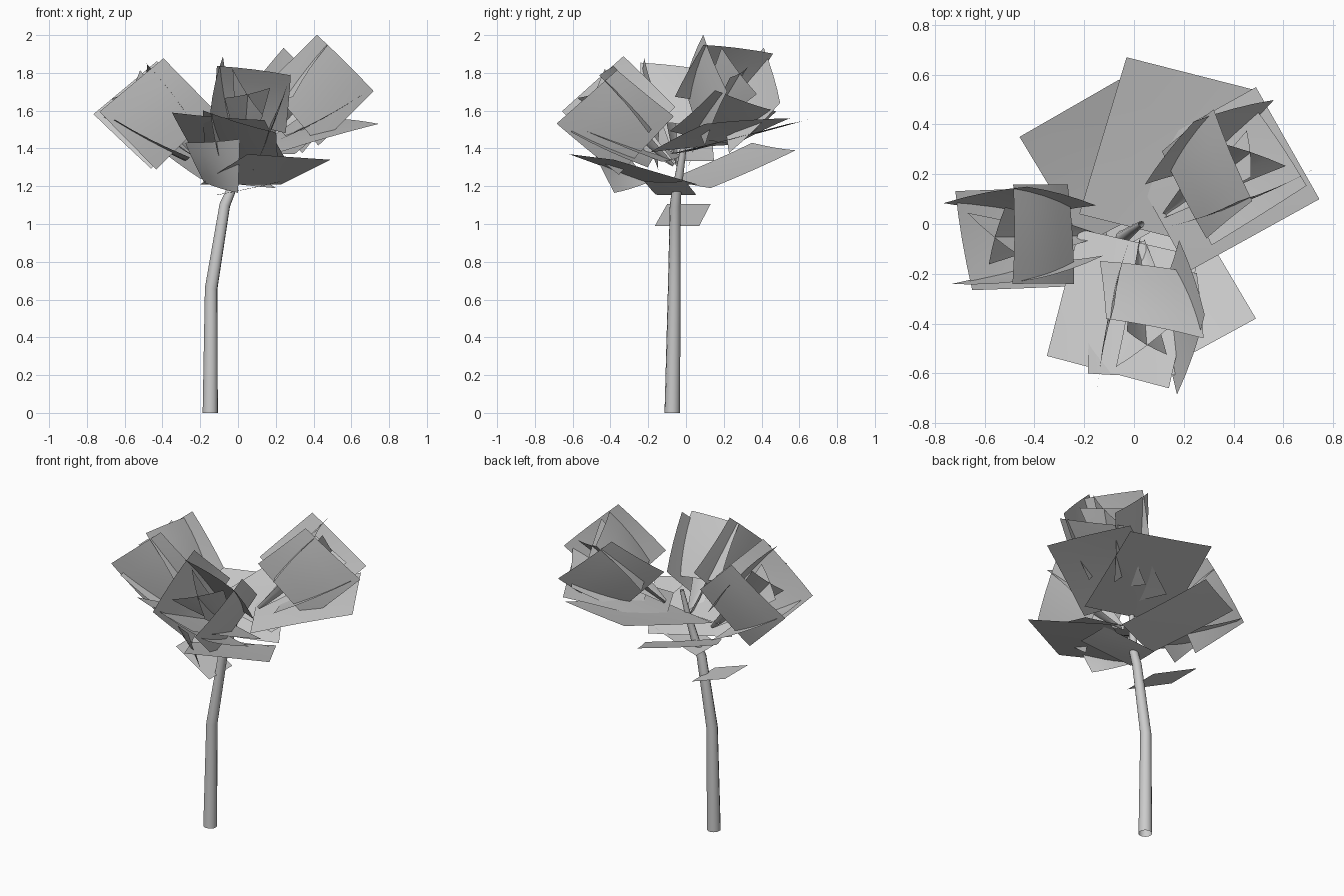
import bpy, bmesh
from math import cos, sin, radians
from mathutils import Vector as V

if "Cube" in bpy.data.objects:
    bpy.data.objects.remove(bpy.data.objects["Cube"])


def finish(name, bm):
    me = bpy.data.meshes.new(name)
    bm.to_mesh(me)
    bm.free()
    for p in me.polygons:
        p.use_smooth = True
    ob = bpy.data.objects.new(name, me)
    bpy.context.collection.objects.link(ob)
    return ob


def card(bm, a, b, c, d, bow=V((0, 0, 0)), n=4):
    """Bowed quad: a-b is the base edge, d-c the tip edge."""
    a, b, c, d = map(V, (a, b, c, d))
    rows = []
    for j in range(n + 1):
        t = j / n
        row = []
        for i in range(n + 1):
            s = i / n
            p = a.lerp(b, s).lerp(d.lerp(c, s), t)
            k = 2 * s * (1 - s) + 2 * t * (1 - t)
            row.append(bm.verts.new(p + bow * k))
        rows.append(row)
    for j in range(n):
        for i in range(n):
            bm.faces.new((rows[j][i], rows[j][i + 1], rows[j + 1][i + 1], rows[j + 1][i]))


# Bent tapering stem
def tube(name, path, sides=10):
    cu = bpy.data.curves.new(name, 'CURVE')
    cu.dimensions = '3D'
    cu.bevel_depth = 1.0
    cu.bevel_resolution = (sides - 4) // 2
    sp = cu.splines.new('POLY')
    sp.points.add(len(path) - 1)
    for pt, (x, y, z, r) in zip(sp.points, path):
        pt.co = (x, y, z, 1)
        pt.radius = r
    sp.use_smooth = True
    ob = bpy.data.objects.new(name, cu)
    bpy.context.collection.objects.link(ob)


tube("stem", [(-.147, -.073, 0, .041), (-.142, -.062, .66, .034), (-.07, -.057, 1.1, .029),
              (-.04, -.05, 1.17, .026), (0, -.02, 1.36, .018), (.03, 0, 1.52, .012)])

# Broad leaves under the flowers: bow height, then base and tip corners
leaves = {
    "back_leaf": (-.005, (-.22, .04, 1.39), (.3, -.09, 1.37), (.48, .54, 1.53), (-.03, .67, 1.56)),
    "right_leaf": (.01, (-.03, .26, 1.42), (.22, -.19, 1.38), (.745, .1, 1.53), (.49, .55, 1.56)),
    "back_left_leaf": (-.01, (-.2, -.08, 1.24), (.2, .13, 1.19), (-.06, .58, 1.39), (-.46, .35, 1.43)),
    "front_right_leaf": (0, (.23, .06, 1.21), (-.2, -.18, 1.21), (.05, -.62, 1.37), (.49, -.38, 1.34)),
    "front_leaf": (-.01, (.26, -.13, 1.33), (-.22, -.02, 1.36), (-.35, -.53, 1.59), (.14, -.66, 1.55)),
    "low_front_petal": (-.01, (0, -.38, 1.165), (-.18, -.2, 1.22), (-.28, -.35, 1.43), (.01, -.52, 1.45)),
    "stem_leaf": (0, (-.09, .07, .99), (-.09, -.165, .99), (-.37, -.1, 1.105), (-.37, .13, 1.105)),
    "collar_leaf": (-.004, (-.11, -.16, 1.155), (-.11, .055, 1.155), (.22, 0, 1.225), (.22, -.22, 1.225)),
}
for name, (bow, *corners) in leaves.items():
    bm = bmesh.new()
    card(bm, *corners, bow=V((0, 0, bow)))
    finish(name, bm)


# Flower heads: four cupped petals and crossed inner petals about a tilted axis
def flower(name, base, axis, roll):
    base, axis = V(base), V(axis).normalized()
    up = (V((0, 0, 1)) - axis * axis.z).normalized()
    side = axis.cross(up)

    def at(out, tan, h, r, w):
        return base + axis * h + out * r + tan * w

    def direction(turn):
        q = radians(turn + roll)
        return up * cos(q) + side * sin(q), side * cos(q) - up * sin(q)

    bm = bmesh.new()
    # turn, base height, base radius, tip height, tip radius, half width, skew
    for turn, h0, r0, h1, r1, w, skew in (
            (0, .24, .08, .62, .13, .2, .02),
            (94, .22, .09, .62, .17, .22, -.02),
            (180, .12, .06, .57, .2, .2, .03),
            (268, .2, .09, .61, .18, .22, .02)):
        o, t = direction(turn)
        card(bm, at(o, t, h0, r0, -w), at(o, t, h0, r0, w),
             at(o, t, h1 - skew, r1, w), at(o, t, h1 + skew, r1, -w), o * .018)
    for turn in (35, 125):
        o, t = direction(turn)
        card(bm, at(o, t, .02, -.012, 0), at(o, t, .02, .012, 0),
             at(o, t, .63, .15, .03), at(o, t, .54, -.14, -.03), t * .02)
    finish(name, bm)


flower("left_flower", (-.14, -.045, 1.3), (-.7, -.01, .7), 4)
flower("front_flower", (.03, -.05, 1.3), (.04, -.73, .67), -15)
flower("right_flower", (.11, .025, 1.42), (.61, .45, .67), -14)
